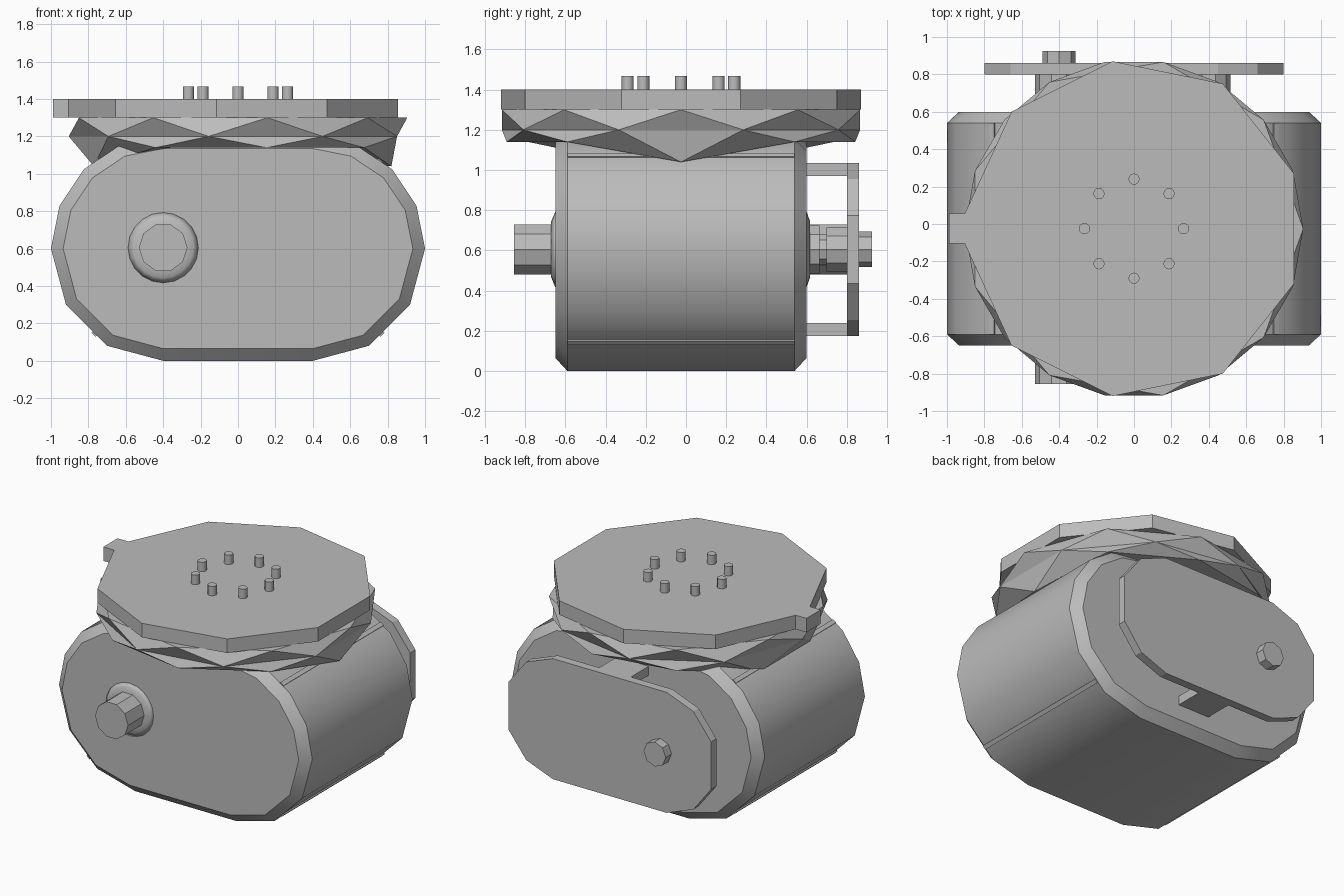
import bpy, bmesh, math
from mathutils import Vector

cube = bpy.data.objects.get("Cube")
if cube:
    bpy.data.objects.remove(cube, do_unlink=True)

grey = bpy.data.materials.new("plain_grey")
grey.use_nodes = True
grey.diffuse_color = (0.5, 0.5, 0.5, 1)
grey.node_tree.nodes["Principled BSDF"].inputs["Base Color"].default_value = (0.5, 0.5, 0.5, 1)

CY = -0.025   # centre of body and turntable in y
CZ = 0.605    # height of the shaft axes


def loft(name, rings, smooth=None):
    """Bridge equal-sized rings of points and cap both ends."""
    bm = bmesh.new()
    loops = [[bm.verts.new(p) for p in ring] for ring in rings]
    for a, b in zip(loops, loops[1:]):
        for i in range(len(a)):
            j = (i + 1) % len(a)
            bm.faces.new((a[i], a[j], b[j], b[i]))
    bm.faces.new(loops[0])
    bm.faces.new(loops[-1])
    bmesh.ops.recalc_face_normals(bm, faces=bm.faces)
    mesh = bpy.data.meshes.new(name)
    bm.to_mesh(mesh)
    bm.free()
    mesh.materials.append(grey)
    obj = bpy.data.objects.new(name, mesh)
    bpy.context.collection.objects.link(obj)
    if smooth:
        bpy.ops.object.select_all(action='DESELECT')
        obj.select_set(True)
        bpy.context.view_layer.objects.active = obj
        bpy.ops.object.shade_smooth_by_angle(angle=math.radians(smooth))
    return obj


def circle(r, n, start=0):
    return [(r * math.cos(math.radians(start) + math.tau * i / n),
             r * math.sin(math.radians(start) + math.tau * i / n)) for i in range(n)]


def shaft(name, x, steps, n=10):
    """Stepped shaft along y; steps are (y, radius)."""
    return loft(name, [[(x + u, y, CZ + v) for u, v in circle(r, n)] for y, r in steps])


def box(name, centre, size, tilt=0):
    x, y, z = (s / 2 for s in size)
    c, s = math.cos(tilt), math.sin(tilt)
    ring = [(-x, -z), (x, -z), (x, z), (-x, z)]
    return loft(name, [[Vector(centre) + Vector((u * c - v * s, e, u * s + v * c))
                        for u, v in ring] for e in (-y, y)])


# Rounded body with chamfered ends
def body_ring(r, y):
    angles = [-90, -60, -30, 0, 22.5, 45, 67.5, 90]
    half = [(0.4 + r * math.cos(math.radians(a)), 0.6 + r * math.sin(math.radians(a)))
            for a in angles]
    return [(x, y, z) for x, z in half] + [(-x, y, z) for x, z in reversed(half)]


loft("body", [body_ring(0.535, -0.65), body_ring(0.6, -0.59),
              body_ring(0.6, 0.54), body_ring(0.535, 0.6)], smooth=35)

# Thin seam strips along the body sides
for side, word in ((1, "left"), (-1, "right")):
    box(word + "_lower_seam", (side * 0.765, CY, 0.147), (0.03, 1.13, 0.02), side * math.pi / 4)
    box(word + "_upper_seam", (side * 0.757, CY, 1.07), (0.03, 1.13, 0.012), -side * 0.6)

# Faceted skirt: staggered rings joined by triangles
bm = bmesh.new()
top = [bm.verts.new((x, y + CY, 1.3)) for x, y in circle(0.905, 9)]
mid = [bm.verts.new((x, y + CY, 1.2)) for x, y in circle(0.905, 9, 20)]
low = []
for x, y in circle(1, 9):
    outer = abs(x) > 0.9
    r = 0.82 if outer else 0.88
    low.append(bm.verts.new((x * r, y * r + CY, 1.04 if outer else 1.14)))
hub = bm.verts.new((0, CY, 1.14))
for i in range(9):
    j = (i + 1) % 9
    bm.faces.new((top[i], mid[i], top[j]))
    bm.faces.new((mid[i], mid[j], top[j]))
    bm.faces.new((low[i], low[j], mid[i]))
    bm.faces.new((mid[i], low[j], mid[j]))
    bm.faces.new((low[j], low[i], hub))
bm.faces.new(top)
bmesh.ops.recalc_face_normals(bm, faces=bm.faces)
mesh = bpy.data.meshes.new("skirt")
bm.to_mesh(mesh)
bm.free()
mesh.materials.append(grey)
bpy.context.collection.objects.link(bpy.data.objects.new("skirt", mesh))

# Top plate with a small tab on its right edge
half = [(0.855, 0.295), (0.475, 0.775), (-0.115, 0.895), (-0.655, 0.625),
        (-0.905, 0.08), (-0.99, 0.08)]
outline = half + [(x, -y) for x, y in reversed(half)]
loft("top_plate", [[(x, y + CY, z) for x, y in outline] for z in (1.3, 1.4)])

# Ring of pins
for i, (x, y) in enumerate(circle(0.265, 8)):
    loft(f"pin_{i + 1}", [[(x + u, y + CY + v, z) for u, v in circle(0.03, 12)]
                          for z in (1.4, 1.467)], smooth=35)

# Front shaft and its low flared collar
shaft("front_shaft", -0.4, [(-0.855, 0.13), (-0.64, 0.13)])
collar = shaft("front_collar", -0.4, [(-0.672, 0.135), (-0.662, 0.16), (-0.645, 0.2)], 20)
collar.data.shade_smooth()

# Rear shafts between the body and the rear plate
shaft("right_rear_shaft", -0.4, [(0.59, 0.13), (0.81, 0.13)])
shaft("left_rear_shaft", 0.4, [(0.59, 0.125), (0.665, 0.125), (0.665, 0.08),
                               (0.7, 0.08), (0.7, 0.115), (0.81, 0.115)])
for x, word in ((-0.4, "right"), (0.4, "left")):
    shaft(word + "_rear_collar", x, [(0.595, 0.2), (0.617, 0.14)], 20)

# Rear plate, its brackets and its pin
corner = [(0.8, 0.17), (0.66, 0.35), (0.45, 0.43)]
upper = corner + [(-x, z) for x, z in reversed(corner)]
outline = upper + [(-x, -z) for x, z in upper]
loft("rear_plate", [[(x, y, CZ + z) for x, z in outline] for y in (0.8, 0.86)])
for s, word in ((1, "upper"), (-1, "lower")):
    box(word + "_bracket", (0, 0.7, CZ + s * 0.398), (0.25, 0.22, 0.064))
shaft("rear_pin", -0.4, [(0.85, 0.088), (0.925, 0.088)], 8)
